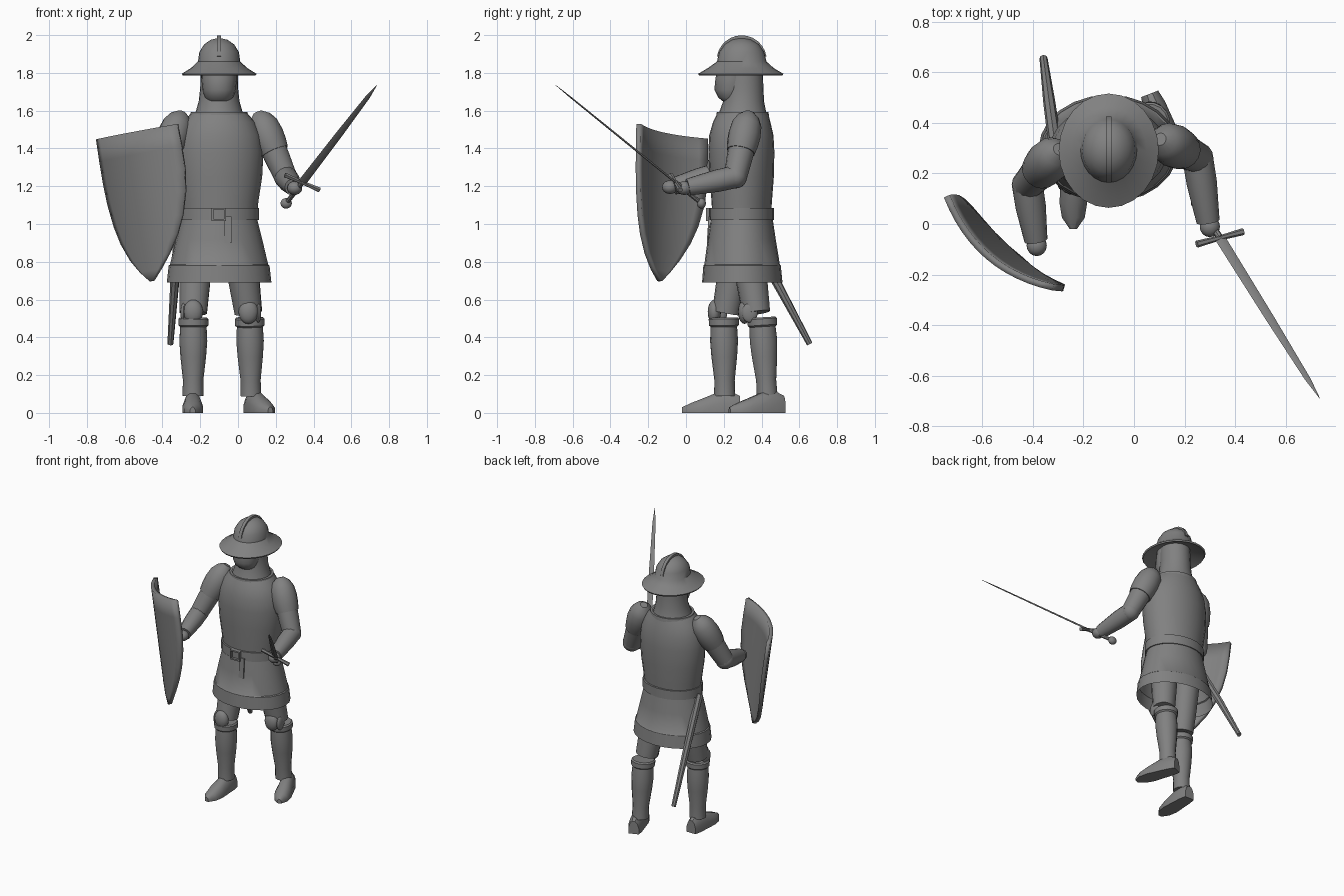
import bpy
import bmesh
import math
from mathutils import Vector, Matrix

cube = bpy.data.objects.get("Cube")
if cube:
    bpy.data.objects.remove(cube, do_unlink=True)

steel = bpy.data.materials.new("plain_grey")
GREY = (0.22, 0.22, 0.22, 1)
steel.diffuse_color = GREY
steel.use_nodes = True
steel.node_tree.nodes["Principled BSDF"].inputs["Base Color"].default_value = GREY


def finish(name, bm, angle=38):
    bmesh.ops.recalc_face_normals(bm, faces=bm.faces)
    mesh = bpy.data.meshes.new(name)
    bm.to_mesh(mesh)
    bm.free()
    mesh.materials.append(steel)
    for p in mesh.polygons:
        p.use_smooth = True
    mesh.set_sharp_from_angle(angle=math.radians(angle))
    obj = bpy.data.objects.new(name, mesh)
    bpy.context.collection.objects.link(obj)
    return obj


def skin(name, rings, caps=True, closed=True):
    """Bridge a row of point rings into one surface."""
    bm = bmesh.new()
    rows = [[bm.verts.new(p) for p in ring] for ring in rings]
    n = len(rows[0])
    for a, b in zip(rows, rows[1:]):
        for i in range(n if closed else n - 1):
            j = (i + 1) % n
            bm.faces.new((a[i], a[j], b[j], b[i]))
    if caps and closed:
        bm.faces.new(rows[0])
        bm.faces.new(rows[-1])
    return finish(name, bm)


def stack(name, rings, x=-0.1, sides=24, caps=True):
    """Horizontal oval rings given as (z, half width, half depth, y)."""
    turn = [math.tau * i / sides for i in range(sides)]
    return skin(name, [[(x + rx * math.cos(t), y + ry * math.sin(t), z) for t in turn]
                       for z, rx, ry, y in rings], caps)


def tube(name, stations, sides=14, caps=True):
    """Round rings square to a path, given as (point, radius)."""
    pts = [Vector(p) for p, r in stations]
    rot = (pts[-1] - pts[0]).to_track_quat('Z', 'Y')
    rings = []
    for p, (q, r) in zip(pts, stations):
        rings.append([p + rot @ Vector((r * math.cos(math.tau * i / sides),
                                        r * math.sin(math.tau * i / sides), 0))
                      for i in range(sides)])
    return skin(name, rings, caps)


def ball(name, centre, size):
    bm = bmesh.new()
    bmesh.ops.create_uvsphere(bm, u_segments=16, v_segments=10, radius=1,
                              matrix=Matrix.Translation(centre) @ Matrix.Diagonal((*size, 1)))
    return finish(name, bm)


def box(name, centre, size):
    bm = bmesh.new()
    bmesh.ops.create_cube(bm, size=1,
                          matrix=Matrix.Translation(centre) @ Matrix.Diagonal((*size, 1)))
    return finish(name, bm)


# Helmet with a wide brim and a crest
stack("helmet", [(1.83, .10, .11, .29), (1.785, .192, .220, .29), (1.795, .198, .226, .29),
                 (1.825, .150, .175, .29), (1.86, .112, .131, .295), (1.91, .105, .120, .295),
                 (1.95, .080, .092, .295), (1.975, .045, .052, .295), (1.983, .012, .014, .295)])
crest = []
for k in range(13):
    t = math.radians(10 + 160 * k / 12)
    c, s = math.cos(t), math.sin(t)
    crest.append([(-.1 + dx, .295 + ry * c, 1.865 + rz * s)
                  for dx, ry, rz in ((-.011, .11, .10), (.011, .11, .10),
                                     (.011, .133, .134), (-.011, .133, .134))])
skin("helmet_crest", crest)

# Hood and face
stack("hood", [(1.54, .145, .14, .30), (1.59, .125, .125, .30), (1.65, .108, .108, .305),
               (1.72, .100, .105, .305), (1.84, .098, .105, .30)])
stack("face", [(1.65, .055, .04, .235), (1.67, .075, .065, .235), (1.71, .088, .092, .242),
               (1.77, .094, .092, .248), (1.84, .094, .09, .26)], sides=16)

# Torso, collar, belt and skirt
stack("torso", [(1.04, .200, .155, .295), (1.12, .208, .160, .295), (1.25, .228, .170, .295),
                (1.38, .235, .175, .293), (1.47, .222, .170, .293), (1.54, .190, .152, .295),
                (1.585, .150, .135, .30)])
stack("collar", [(1.55, .160, .142, .30), (1.592, .150, .137, .30),
                 (1.592, .132, .125, .30)], caps=False)
stack("belt", [(1.02, .200, .16, .295), (1.02, .211, .171, .295),
               (1.085, .211, .171, .295), (1.085, .195, .15, .295)], caps=False)
stack("skirt", [(1.04, .198, .162, .295), (.92, .228, .180, .295), (.785, .260, .200, .297),
                (.78, .267, .205, .297), (.69, .277, .213, .298)], caps=False)
for dx in (-.034, .034):
    box("buckle_side", (-.102 + dx, .116, 1.051), (.010, .018, .068))
for dz in (-.03, .03):
    box("buckle_bar", (-.102, .116, 1.051 + dz), (.072, .018, .010))
skin("belt_end", [[(x, y, z) for x, y in ((-.072, f), (-.034, f), (-.034, f + .008), (-.072, f + .008))]
                  for z, f in ((1.04, .119), (.90, .110))])

# Legs: hip, knee, shin top, ankle, heel, foot turn
legs = {
    "right": ((-.22, .275, .86), (-.237, .212, .53), (-.236, .200, .505), (-.238, .205, .09),
              (-.24, .285, 0), 0),
    "left": ((.01, .325, .86), (.055, .372, .53), (.062, .402, .505), (.068, .430, .09),
             (.062, .515, 0), 21),
}
for side, (hip, knee, top, ankle, heel, turn) in legs.items():
    h, k, a, b = Vector(hip), Vector(knee), Vector(top), Vector(ankle)
    tube(side + "_thigh", [(h, .088), (h.lerp(k, .5), .083), (k, .074)])
    tube(side + "_greave", [(a.lerp(b, f), r) for f, r in
                            ((0, .072), (.02, .080), (.10, .079), (.12, .070), (.3, .074),
                             (.5, .068), (.8, .054), (1, .056))], sides=16)
    ball(side + "_knee_cap", (k.x, k.y - .062, .535), (.052, .035, .064))
    out = 1 if side == "left" else -1
    ball(side + "_knee_wing", (k.x + out * .052, k.y - .035, .53), (.016, .042, .052))
    # Pointed shoe, from heel to toe
    spin = Matrix.Translation(heel) @ Matrix.Rotation(math.radians(turn), 4, 'Z')
    shape = ((-1, 0), (-1, .45), (-.7, .82), (-.3, 1), (.3, 1), (.7, .82), (1, .45), (1, 0))
    skin(side + "_shoe", [[spin @ Vector((u * w, -d, v * t)) for u, v in shape]
                          for d, w, t in ((0, .036, .09), (.05, .046, .115), (.12, .050, .108),
                                          (.2, .055, .075), (.26, .045, .052), (.305, .014, .03))])

# Arms: shoulder, elbow, wrist, hand
arms = {
    "right": ((-.305, .285, 1.565), (-.422, .155, 1.26), (-.388, -.065, 1.20), (-.385, -.085, 1.195)),
    "left": ((.115, .33, 1.565), (.252, .262, 1.25), (.293, .01, 1.195), (.300, -.01, 1.19)),
}
for side, (shoulder, elbow, wrist, hand) in arms.items():
    s, e, w = Vector(shoulder), Vector(elbow), Vector(wrist)
    tube(side + "_shoulder_plate", [(s.lerp(e, f), r) for f, r in
                                    ((-.08, .025), (0, .058), (.12, .079), (.3, .086),
                                     (.45, .083), (.58, .075))], sides=16)
    tube(side + "_upper_arm", [(s.lerp(e, .4), .072), (s.lerp(e, .7), .068), (e, .061)])
    ball(side + "_elbow", e, (.062, .062, .062))
    tube(side + "_forearm", [(e, .061), (e.lerp(w, .4), .060), (w, .046)])
    ball(side + "_hand", hand, (.040, .042, .036))

# Sword: blade, guard, grip and pommel
hilt = Vector((.34, -.055, 1.22))
tip = Vector((.735, -.69, 1.735))
aim = (tip - hilt).normalized()
across = Vector((.185, .05, -.08))
across = (across - aim * across.dot(aim)).normalized()
flat = aim.cross(across)
skin("sword_blade", [[hilt.lerp(tip, f) + o for o in (across * w, flat * t, -across * w, -flat * t)]
                     for f, w, t in ((0, .023, .006), (.5, .019, .005),
                                     (.88, .012, .004), (1, .001, .001))])
tube("sword_guard", [(hilt - across * .103, .014), (hilt, .010), (hilt + across * .103, .014)], sides=6)
tube("sword_grip", [(hilt, .014), (hilt - aim * .18, .012)], sides=8)
ball("sword_pommel", hilt - aim * .195, (.030, .024, .028))

# Scabbard hanging at the right hip
tube("scabbard", [((-.308, .285, 1.03), .027), ((-.335, .48, .69), .024),
                  ((-.358, .655, .365), .016)], sides=8)

# Curved shield, flat across the top and pointed below
mid = Vector((-.53, -.07, 1.49))
wide = Vector((.42, -.36, .08)).normalized()
down = Vector((.125, -.01, -.785))
out = down.cross(wide).normalized()
if out.y > 0:
    out = -out
grid = []
for f, half in ((0, .28), (.15, .283), (.3, .282), (.45, .268), (.6, .236),
                (.72, .194), (.84, .131), (.93, .067), (1, .006)):
    row = []
    for i in range(13):
        x = half * (i / 6 - 1)
        row.append(mid + wide * x + down * f + out * .075 * (1 - (x / .28) ** 2))
    grid.append(row)
shield = skin("shield", grid, closed=False)
rim = shield.modifiers.new("thickness", 'SOLIDIFY')
rim.thickness = .026
rim.offset = 0
